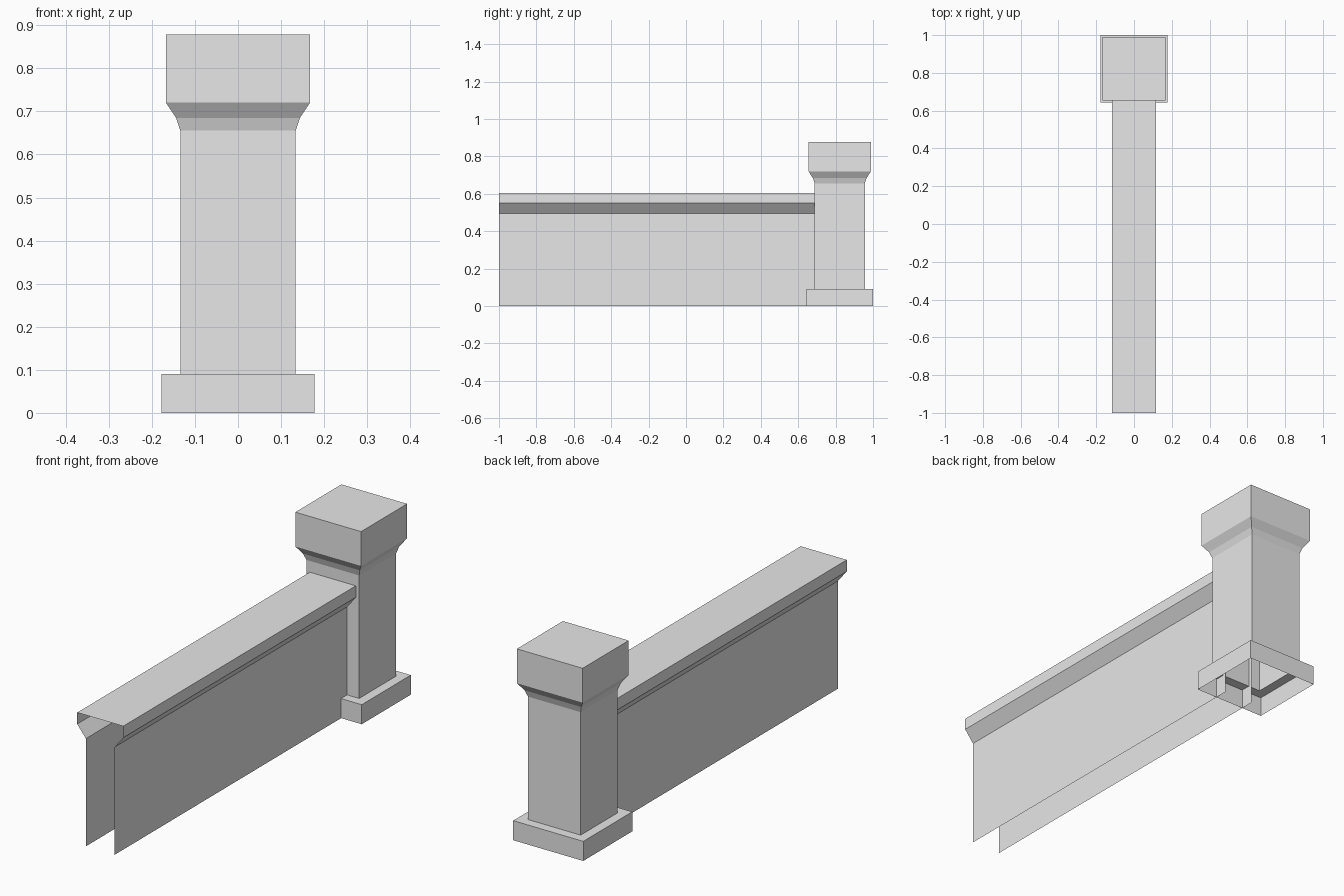
import bpy
import bmesh

cube = bpy.data.objects.get("Cube")
if cube:
    bpy.data.objects.remove(cube, do_unlink=True)

stone = bpy.data.materials.new("pale_grey_stone")
stone.use_nodes = True
stone.diffuse_color = (0.8, 0.8, 0.8, 1)
stone.node_tree.nodes["Principled BSDF"].inputs["Base Color"].default_value = (0.8, 0.8, 0.8, 1)


def finish(bm, name):
    mesh = bpy.data.meshes.new(name)
    bm.to_mesh(mesh)
    bm.free()
    mesh.materials.append(stone)
    obj = bpy.data.objects.new(name, mesh)
    bpy.context.scene.collection.objects.link(obj)
    return obj


def square_loft(name, profile, y, cap):
    """Stack square rings of (half width, height), open at the bottom."""
    bm = bmesh.new()
    corners = ((-1, -1), (1, -1), (1, 1), (-1, 1))
    rings = [[bm.verts.new((r * cx, y + r * cy, z)) for cx, cy in corners]
             for r, z in profile]
    for low, high in zip(rings, rings[1:]):
        for i in range(4):
            j = (i + 1) % 4
            bm.faces.new((low[i], low[j], high[j], high[i]))
    if cap:
        bm.faces.new(rings[-1])
    return finish(bm, name)


PILLAR_Y = 0.822
SHAFT = 0.134

# Hollow plinth with a ledge running in to the shaft
square_loft("pillar_base", [(0.178, 0), (0.178, 0.09), (SHAFT, 0.09)], PILLAR_Y, False)

# Shaft, flared neck and square cap
square_loft("pillar_shaft_and_cap",
            [(SHAFT, 0.09), (SHAFT, 0.655), (0.144, 0.685),
             (0.167, 0.72), (0.167, 0.878)], PILLAR_Y, True)

# Hollow wall with a flared coping, open at the ends and underneath
half = [(0.073, 0), (0.073, 0.495), (0.117, 0.55), (0.117, 0.603)]
outline = half + [(-x, z) for x, z in reversed(half)]
bm = bmesh.new()
front = [bm.verts.new((x, -1, z)) for x, z in outline]
back = [bm.verts.new((x, 0.705, z)) for x, z in outline]
for i in range(len(outline) - 1):
    bm.faces.new((front[i], back[i], back[i + 1], front[i + 1]))
finish(bm, "wall_with_coping")
